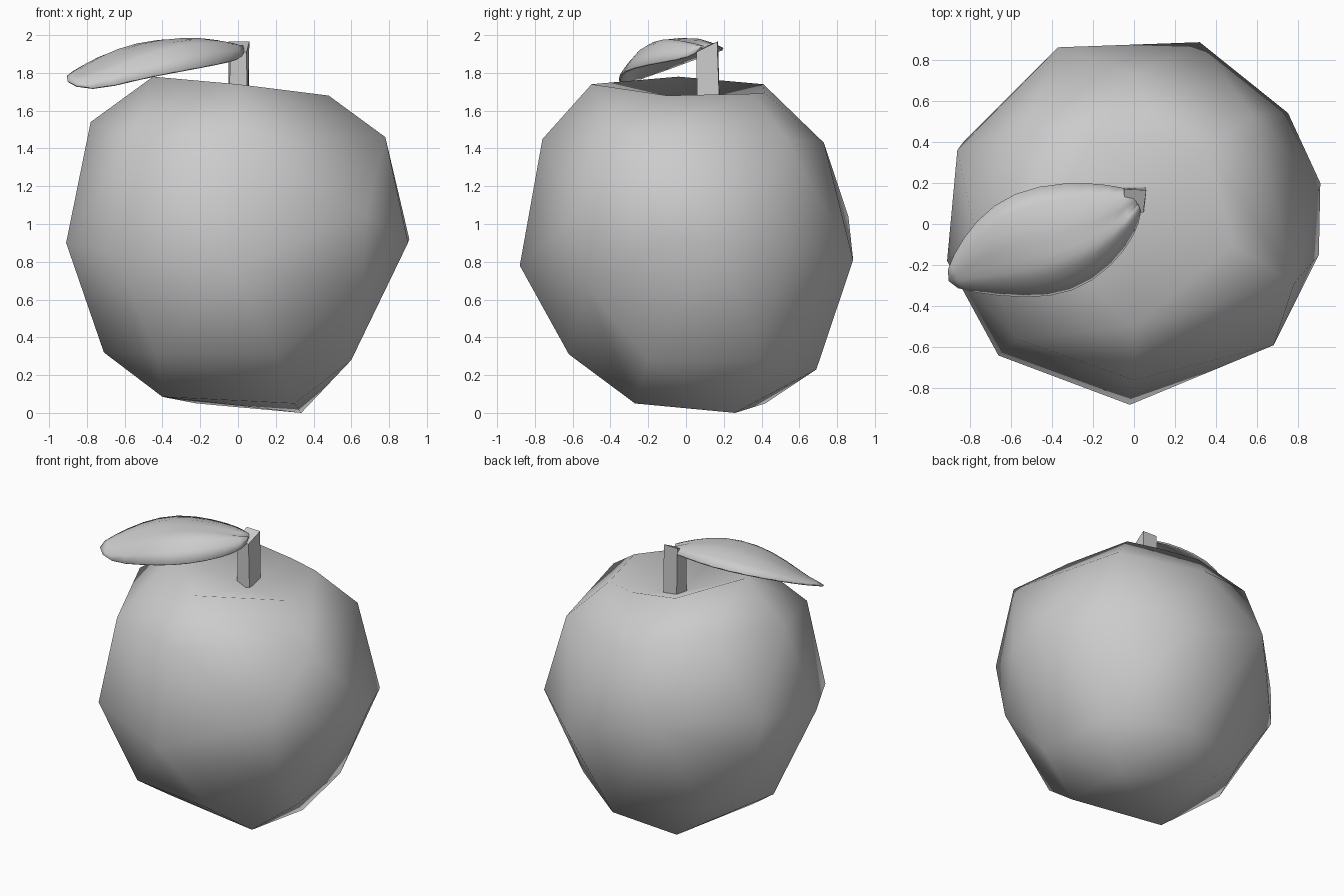
import bpy, bmesh
from mathutils import Vector

if "Cube" in bpy.data.objects:
    bpy.data.objects.remove(bpy.data.objects["Cube"])

grey = bpy.data.materials.new("plain grey")
grey.diffuse_color = (0.6, 0.6, 0.6, 1)
grey.use_nodes = True
grey.node_tree.nodes["Principled BSDF"].inputs["Base Color"].default_value = grey.diffuse_color


def make_object(name, bm, smooth):
    bmesh.ops.recalc_face_normals(bm, faces=bm.faces[:])
    for f in bm.faces:
        f.smooth = smooth
    mesh = bpy.data.meshes.new(name)
    bm.to_mesh(mesh)
    bm.free()
    mesh.materials.append(grey)
    ob = bpy.data.objects.new(name, mesh)
    bpy.context.collection.objects.link(ob)
    return ob


# Fruit: uneven rings wrapped in a convex hull, then a dimple sunk in the top
bottom = [(.3, -.27, .05), (.335, .26, .0), (-.22, .42, .05), (-.4, -.2, .085)]
lower = [(-.71, .02, .32), (-.43, -.53, .31), (.2, -.62, .31), (.6, -.2, .28),
         (.55, .38, .28), (.1, .69, .23), (-.5, .48, .3), (.66, -.52, .66)]
middle = [(-.02, -.88, .78), (.68, -.59, 1.05), (.9, -.15, .9), (.907, .2, .92),
          (.75, .54, .88), (.32, .885, .81), (-.37, .86, 1.04),
          (-.86, .36, 1.03), (-.83, .4, .74), (-.91, -.18, .9), (-.66, -.64, .85)]
upper = [(.78, -.29, 1.46), (.58, .53, 1.45), (0, .73, 1.43), (-.52, .5, 1.58),
         (-.78, .0, 1.54), (-.57, -.56, 1.45), (0, -.76, 1.45)]
rim = [(.36, .36, 1.69), (.135, .415, 1.695), (-.2, .41, 1.74), (-.45, -.04, 1.78),
       (0, -.5, 1.74), (.48, -.1, 1.68)]

bm = bmesh.new()
for p in bottom + lower + middle + upper + rim:
    bm.verts.new(p)
bmesh.ops.convex_hull(bm, input=bm.verts[:])
top = [f for f in bm.faces if all(v.co.z > 1.6 for v in f.verts)]
bmesh.ops.delete(bm, geom=top, context='FACES')
dimple = bm.verts.new((.02, .06, 1.59))
for e in [e for e in bm.edges if len(e.link_faces) == 1]:
    bm.faces.new((e.verts[0], e.verts[1], dimple))
make_object("fruit", bm, True)

# Stem: tapered four-sided post with a slanted top
bm = bmesh.new()
rings = [[(-.05, .06, 1.55), (.05, .06, 1.55), (.055, .18, 1.55), (-.05, .18, 1.55)],
         [(-.04, .055, 1.92), (.045, .055, 1.91), (.06, .165, 1.965), (-.05, .17, 1.965)]]
a, b = [[bm.verts.new(p) for p in r] for r in rings]
for i in range(4):
    j = (i + 1) % 4
    bm.faces.new((a[i], a[j], b[j], b[i]))
bm.faces.new(a)
bm.faces.new(b)
make_object("stem", bm, False)

# Leaf: rows of back edge, midrib and front edge, running from stem to tip
rows = [[(.0, .16, 1.915), (.02, .1, 1.925), (.03, .06, 1.9)],
        [(-.12, .19, 1.93), (-.09, .0, 1.965), (.01, -.04, 1.87)],
        [(-.33, .205, 1.925), (-.27, -.11, 1.98), (-.11, -.21, 1.845)],
        [(-.59, .16, 1.915), (-.5, -.17, 1.94), (-.3, -.335, 1.81)],
        [(-.77, .02, 1.865), (-.68, -.2, 1.86), (-.52, -.36, 1.77)],
        [(-.88, -.15, 1.8), (-.82, -.245, 1.785), (-.79, -.33, 1.695)]]
bulge = [.03, .035, .05, .05, .04, .02]
bm = bmesh.new()
grid = []
for r, h in zip(rows, bulge):
    back, rib, front = map(Vector, r)
    humps = [(back + rib) / 2 + Vector((0, 0, h * .9)),
             (rib + front) / 2 + Vector((0, 0, h * 1.4))]
    grid.append([bm.verts.new(p) for p in (back, humps[0], rib, humps[1], front)])
for r, s in zip(grid, grid[1:]):
    for k in range(4):
        bm.faces.new((r[k], s[k], s[k + 1], r[k + 1]))
tip = bm.verts.new((-.935, -.29, 1.76))
for k in range(4):
    bm.faces.new((grid[-1][k], tip, grid[-1][k + 1]))
crease = bm.edges.layers.float.new("crease_edge")
for r, s in zip(grid, grid[1:]):
    bm.edges.get((r[2], s[2]))[crease] = 0.8
leaf = make_object("leaf", bm, True)
sub = leaf.modifiers.new("curve", 'SUBSURF')
sub.levels = sub.render_levels = 1
solid = leaf.modifiers.new("thickness", 'SOLIDIFY')
solid.thickness = 0.012
solid.offset = 0
